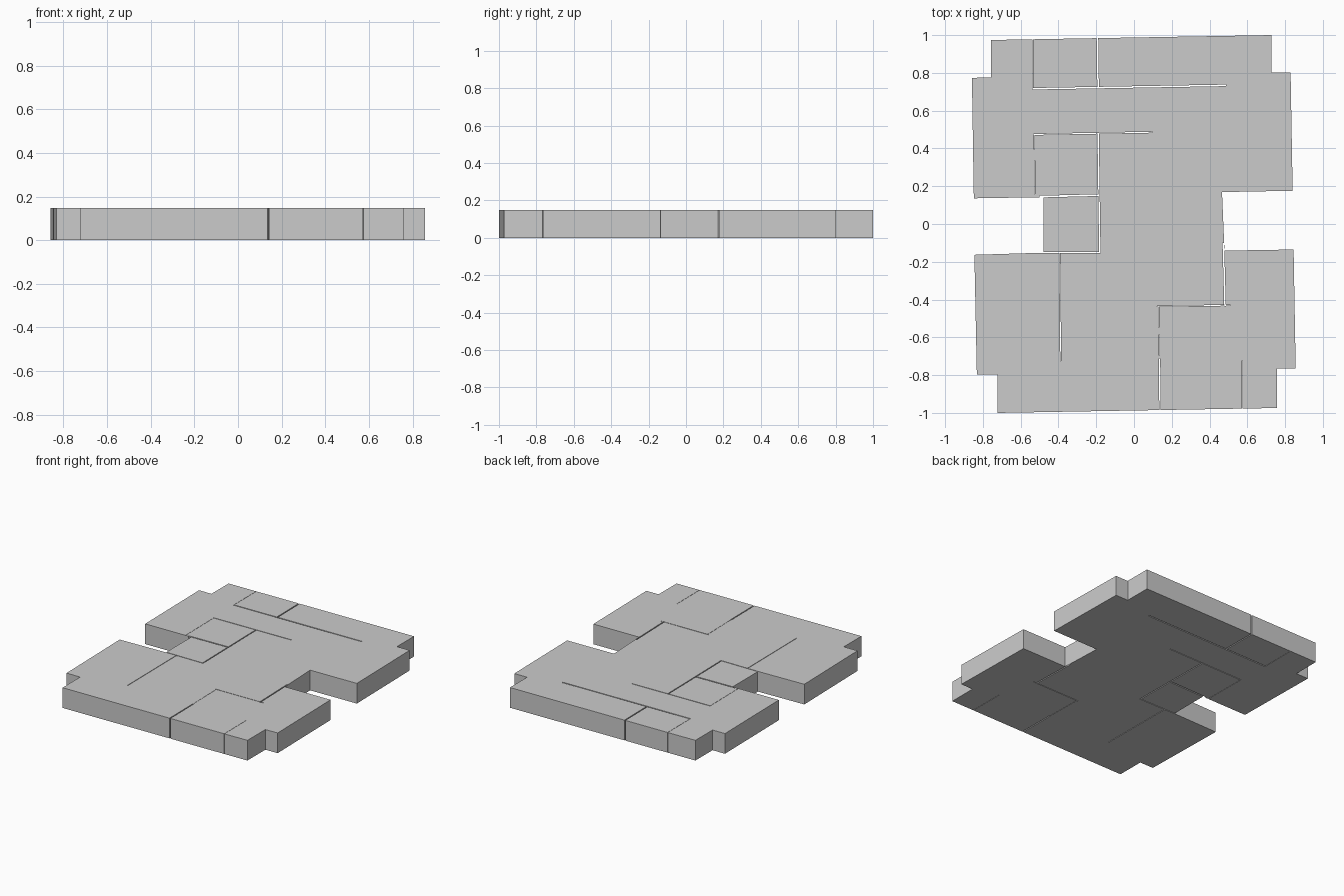
import bpy, bmesh
from mathutils import Vector

if "Cube" in bpy.data.objects:
    bpy.data.objects.remove(bpy.data.objects["Cube"])

HEIGHT = 0.148


def prism(name, pts, z0, z1):
    """Extrude a flat outline between two heights."""
    bm = bmesh.new()
    face = bm.faces.new([bm.verts.new((x, y, z0)) for x, y in pts])
    ext = bmesh.ops.extrude_face_region(bm, geom=[face])
    top = [v for v in ext["geom"] if isinstance(v, bmesh.types.BMVert)]
    bmesh.ops.translate(bm, verts=top, vec=(0, 0, z1 - z0))
    bmesh.ops.recalc_face_normals(bm, faces=bm.faces)
    mesh = bpy.data.meshes.new(name)
    bm.to_mesh(mesh)
    bm.free()
    ob = bpy.data.objects.new(name, mesh)
    bpy.context.collection.objects.link(ob)
    return ob


# Stepped slab outline
slab = prism("slab", [
    (-0.758, 0.974), (0.727, 1.0), (0.727, 0.802), (0.829, 0.803),
    (0.840, 0.176), (0.466, 0.169), (0.479, -0.141), (0.845, -0.135),
    (0.856, -0.764), (0.758, -0.766), (0.758, -0.974), (-0.722, -1.0),
    (-0.722, -0.796), (-0.832, -0.797), (-0.845, -0.163), (-0.478, -0.152),
    (-0.478, 0.142), (-0.848, 0.136), (-0.858, 0.774), (-0.758, 0.775),
], 0, HEIGHT)


def slot(a, b, width):
    """Cut a narrow vertical seam through the slab from a to b."""
    a, b = Vector(a), Vector(b)
    d = (b - a).normalized()
    n = Vector((-d.y, d.x)) * width / 2
    cutter = prism("seam_cutter", [a - n, b - n, b + n, a + n], -0.05, HEIGHT + 0.05)
    cutter.hide_render = True
    mod = slab.modifiers.new("seam", 'BOOLEAN')
    mod.operation = 'DIFFERENCE'
    mod.solver = 'EXACT'
    mod.object = cutter
    bpy.context.view_layer.objects.active = slab
    bpy.ops.object.modifier_apply(modifier=mod.name)
    bpy.data.objects.remove(cutter)


# Seams between the fitted plates
for a, b, w in [
    ((-0.194, 1.03), (-0.190, 0.722), 0.008),
    ((-0.538, 0.716), (0.488, 0.734), 0.008),
    ((-0.536, 1.02), (-0.536, 0.72), 0.002),
    ((-0.532, 0.474), (0.098, 0.486), 0.005),
    ((-0.528, 0.476), (-0.524, 0.12), 0.002),
    ((-0.190, 0.482), (-0.181, -0.152), 0.007),
    ((-0.50, 0.145), (-0.185, 0.153), 0.009),
    ((-0.50, -0.150), (-0.178, -0.150), 0.005),
    ((-0.393, -0.148), (-0.388, -0.726), 0.004),
    ((0.473, -0.10), (0.482, -0.435), 0.008),
    ((0.122, -0.436), (0.510, -0.430), 0.004),
    ((0.138, -1.02), (0.135, -0.712), 0.007),
    ((0.135, -0.714), (0.130, -0.434), 0.002),
    ((0.574, -1.02), (0.572, -0.71), 0.002),
]:
    slot(a, b, w)
